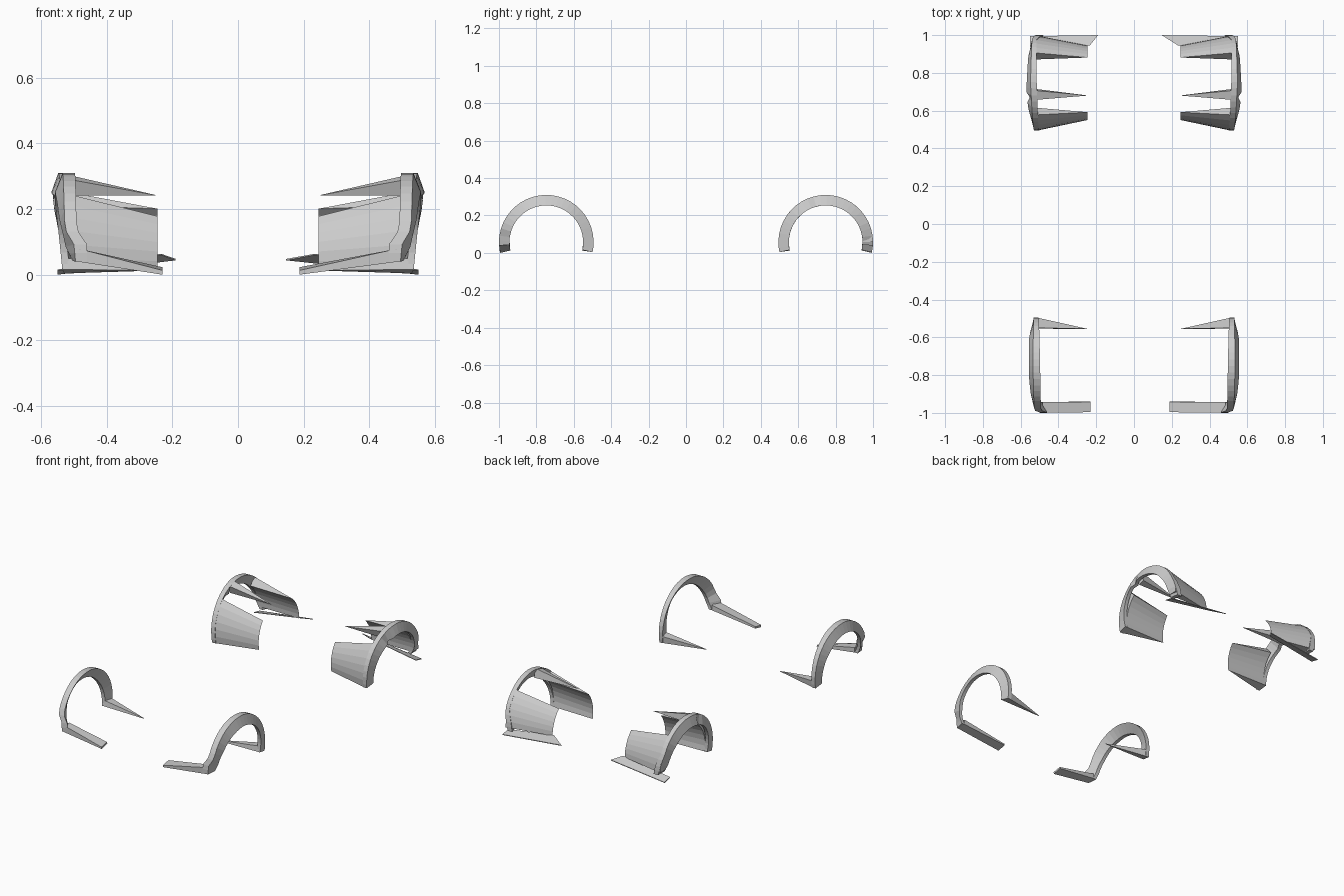
import bpy, bmesh
from math import sin, cos, radians

if "Cube" in bpy.data.objects:
    bpy.data.objects.remove(bpy.data.objects["Cube"])

CY, CZ, R, r = 0.747, 0.057, 0.253, 0.197


def interp(keys, a):
    for (a0, v0), (a1, v1) in zip(keys, keys[1:]):
        if a <= a1:
            return v0 + (v1 - v0) * max(0, (a - a0)) / (a1 - a0)
    return keys[-1][1]


def point(side, end, rad, a, x):
    # angle 0 points to the near bumper, 90 is up, 180 points to the middle of the car
    return (side * x, end * (CY + rad * cos(radians(a))), CZ + rad * sin(radians(a)))


def loft(name, rings):
    bm = bmesh.new()
    loops = [[bm.verts.new(p) for p in ring] for ring in rings]
    n = len(rings[0])
    for l0, l1 in zip(loops, loops[1:]):
        for i in range(n):
            j = (i + 1) % n
            bm.faces.new((l0[i], l0[j], l1[j], l1[i]))
    bm.faces.new(loops[0])
    bm.faces.new(loops[-1])
    bmesh.ops.remove_doubles(bm, verts=bm.verts, dist=1e-5)
    bmesh.ops.recalc_face_normals(bm, faces=bm.faces)
    me = bpy.data.meshes.new(name)
    bm.to_mesh(me)
    bm.free()
    ob = bpy.data.objects.new(name, me)
    bpy.context.collection.objects.link(ob)


def arch(name, side, end, inner, rim, lip):
    # flared band with its section varying along the arc
    angles = [-4, 2, 8, 17] + list(range(25, 185, 8)) + [187, 192]
    loft(name, [[point(side, end, R, a, interp(inner, a)),
                 point(side, end, R, a, interp(rim, a)),
                 point(side, end, r, a, interp(lip, a)),
                 point(side, end, r, a, interp(lip, a) - 0.022)] for a in angles])


def liner(name, side, end, x0, x1, base, tip, tip_r=r, steps=1):
    # tapered sheet reaching inwards from the arch band
    rings = []
    for i in range(steps + 1):
        t = i / steps
        b = base[0] + (base[1] - base[0]) * t
        e = tip[0] + (tip[1] - tip[0]) * t
        rings.append([point(side, end, R, b, x0), point(side, end, r, b, x0),
                      point(side, end, r, e, x1), point(side, end, tip_r, e, x1 + 0.0002)])
    loft(name, rings)


def twisted_strip(name, side, end, x0, tip_outer, tip_inner):
    # thin strip rising from the low outer corner to a slanted inner tip
    loft(name, [[point(side, end, R, -13 + d, x0), point(side, end, r, -13 + d, x0),
                 point(side, end, r, 1 + d, tip_inner),
                 point(side, end, R, -3 + d, tip_outer)] for d in (0, 1)])


for side, tag in ((-1, "left"), (1, "right")):
    reach = 0.23 if side < 0 else 0.187

    # front arches
    arch(f"front_arch_{tag}", side, -1,
         [(-4, .46), (8, .46), (19, .492), (90, .497), (193, .507)],
         [(-4, .495), (8, .50), (19, .528), (90, .535), (193, .53)],
         [(-4, .505), (8, .525), (35, .545), (75, .557), (130, .557), (193, .535)])
    liner(f"front_arch_bumper_strip_{tag}", side, -1, .485, reach, (-4, 5), (-13, -10), R)
    liner(f"front_arch_sill_spike_{tag}", side, -1, .52, .25, (182, 192), (192, 193))

    # rear arches
    arch(f"rear_arch_{tag}", side, 1,
         [(-4, .48), (8, .49), (25, .515), (90, .515), (193, .50)],
         [(-4, .51), (8, .525), (25, .54), (90, .548), (193, .525)],
         [(-4, .515), (10, .54), (45, .56), (90, .568), (107, .568), (112, .55),
          (122, .565), (150, .55), (193, .53)])
    liner(f"rear_arch_back_liner_{tag}", side, 1, .525, .245, (0, 51), (0, 47), r, 6)
    liner(f"rear_arch_front_liner_{tag}", side, 1, .515, .245, (192, 132), (193, 142), r, 6)
    liner(f"rear_arch_top_spike_{tag}", side, 1, .53, .25, (99, 111), (109.5, 110))
    twisted_strip(f"rear_arch_bumper_strip_{tag}", side, 1, .55, reach - .04, .235)
